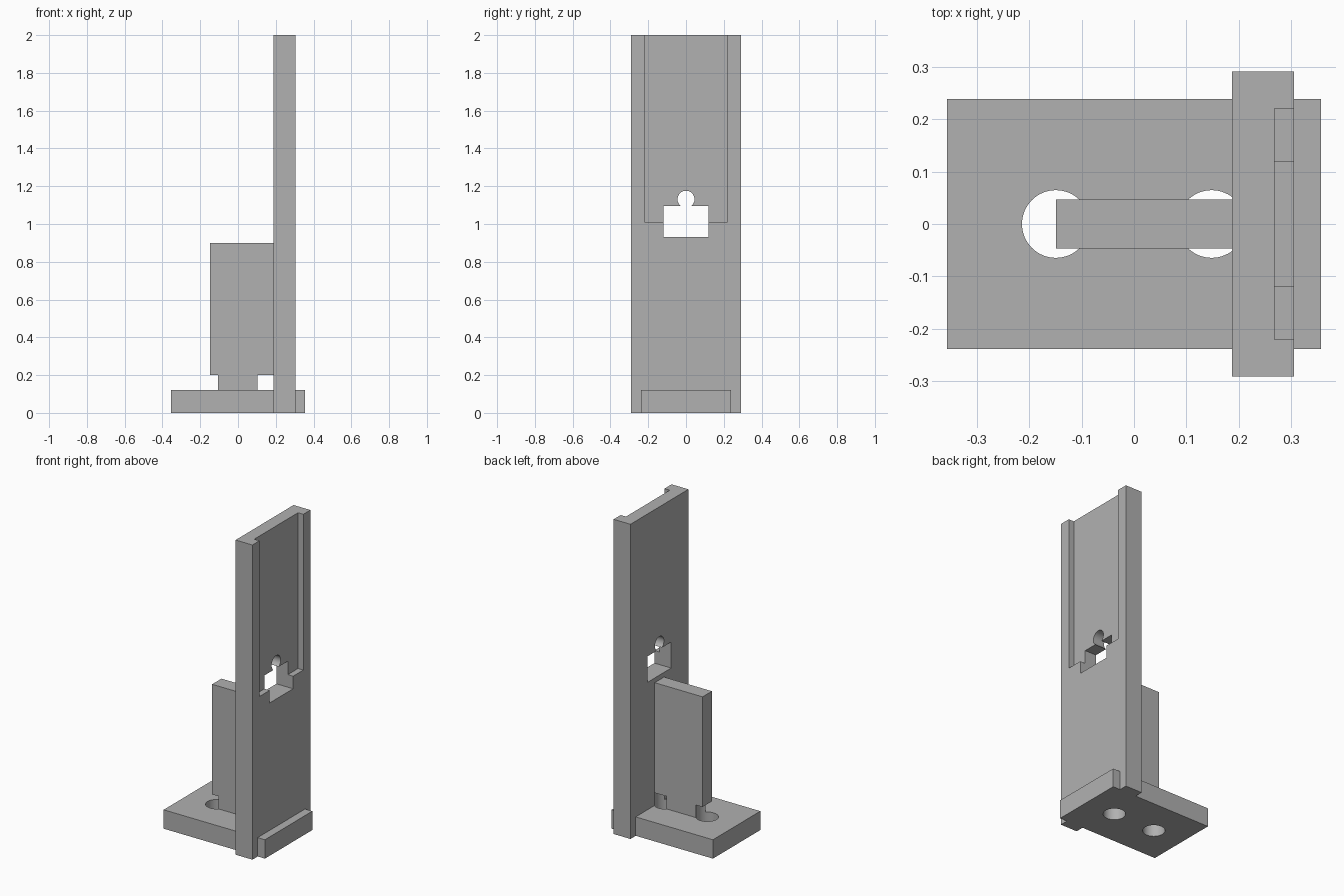
import bpy
import math

cube = bpy.data.objects.get("Cube")
if cube:
    bpy.data.objects.remove(cube, do_unlink=True)

# Single plain grey material
grey = bpy.data.materials.new("plain_grey")
grey.use_nodes = True
colour = (0.44, 0.44, 0.44, 1.0)
grey.diffuse_color = colour
grey.node_tree.nodes["Principled BSDF"].inputs["Base Color"].default_value = colour


def box(name, x, y, z):
    """Box from (low, high) ranges; y is a half width about the centre."""
    bpy.ops.mesh.primitive_cube_add(
        size=1, location=((x[0] + x[1]) / 2, 0, (z[0] + z[1]) / 2))
    ob = bpy.context.object
    ob.name = name
    ob.scale = (x[1] - x[0], 2 * y, z[1] - z[0])
    bpy.ops.object.transform_apply(location=False, rotation=False)
    ob.data.materials.append(grey)
    return ob


def cylinder(name, radius, depth, location, rotation=(0, 0, 0)):
    bpy.ops.mesh.primitive_cylinder_add(
        vertices=64, radius=radius, depth=depth, location=location, rotation=rotation)
    ob = bpy.context.object
    ob.name = name
    ob.data.materials.append(grey)
    return ob


def combine(target, tool, operation):
    """Apply a boolean and discard the tool object."""
    mod = target.modifiers.new(operation.lower(), "BOOLEAN")
    mod.operation = operation
    mod.solver = "EXACT"
    mod.object = tool
    tool.hide_render = True
    bpy.context.view_layer.objects.active = target
    bpy.ops.object.modifier_apply(modifier=mod.name)
    bpy.data.objects.remove(tool, do_unlink=True)


FRONT, BACK = 0.187, 0.305  # thickness range of the upright

# Solid body: upright panel, foot plate and supporting rib
stand = box("upright_stand", (FRONT, BACK), 0.291, (0, 2))
combine(stand, box("foot_plate", (-0.356, 0.356), 0.238, (0, 0.12)), "UNION")
combine(stand, box("support_rib", (-0.149, 0.22), 0.047, (0.06, 0.9)), "UNION")

# Screw holes through the foot, with clearance into the rib above
for x in (-0.149, 0.148):
    combine(stand, cylinder("screw_hole", 0.0645, 0.4, (x, 0, 0)), "DIFFERENCE")

# Shallow channel open at the top
combine(stand, box("channel", (0.268, 0.4), 0.22, (1.01, 2.1)), "DIFFERENCE")

# Window with a round notch above it
combine(stand, box("window", (0.1, 0.4), 0.118, (0.93, 1.095)), "DIFFERENCE")
combine(stand, cylinder("round_notch", 0.045, 0.4, (0.25, 0, 1.131),
                        (0, math.pi / 2, 0)), "DIFFERENCE")

# Smooth hole walls, sharp edges elsewhere
bpy.ops.object.select_all(action="DESELECT")
stand.select_set(True)
bpy.context.view_layer.objects.active = stand
bpy.ops.object.shade_smooth_by_angle(angle=math.radians(30))
